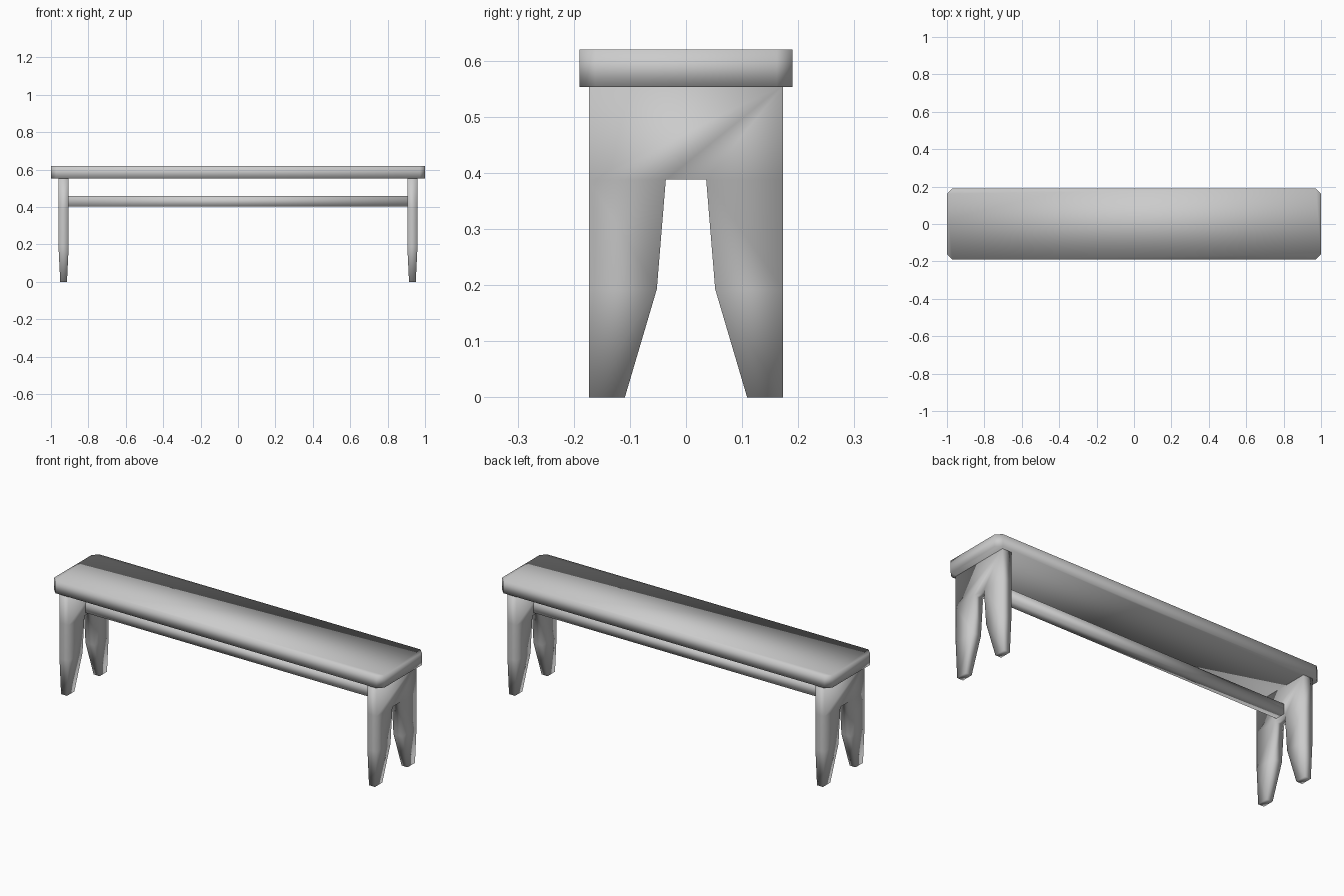
import bpy, bmesh

if "Cube" in bpy.data.objects:
    bpy.data.objects.remove(bpy.data.objects["Cube"])


def finish(bm, name):
    """Turn a bmesh into a fully smooth-shaded object."""
    bmesh.ops.recalc_face_normals(bm, faces=bm.faces[:])
    mesh = bpy.data.meshes.new(name)
    for f in bm.faces:
        f.smooth = True
    bm.to_mesh(mesh)
    bm.free()
    obj = bpy.data.objects.new(name, mesh)
    bpy.context.collection.objects.link(obj)
    return obj


def prism(points, offset):
    """Extrude a closed outline of 3D points by an offset vector."""
    bm = bmesh.new()
    face = bm.faces.new([bm.verts.new(p) for p in points])
    ext = bmesh.ops.extrude_face_region(bm, geom=[face], use_keep_orig=True)
    moved = [g for g in ext["geom"] if isinstance(g, bmesh.types.BMVert)]
    bmesh.ops.translate(bm, verts=moved, vec=offset)
    return bm


# Seat: long plank with clipped corners
X, Y, C = 1.0, 0.19, 0.028
outline = [(-X, -Y + C), (-X + C, -Y), (X - C, -Y), (X, -Y + C),
           (X, Y - C), (X - C, Y), (-X + C, Y), (-X, Y - C)]
finish(prism([(x, y, 0.553) for x, y in outline], (0, 0, 0.067)), "seat")

# End panels: forked board whose feet thin out below the knee, mirrored in x
LEG_X, HALF, FOOT_HALF, KNEE = 0.9325, 0.0275, 0.018, 0.193
half_profile = [(0.036, 0.388), (0.052, KNEE), (0.109, 0), (0.173, 0),
                (0.173, KNEE), (0.173, 0.556)]
profile = half_profile + [(-y, z) for y, z in reversed(half_profile)]
bm = prism([(LEG_X - HALF, y, z) for y, z in profile], (2 * HALF, 0, 0))
for height in (KNEE, 0.388):
    bmesh.ops.bisect_plane(bm, geom=bm.verts[:] + bm.edges[:] + bm.faces[:],
                           dist=1e-5, plane_co=(0, 0, height), plane_no=(0, 0, 1))
for v in bm.verts:
    if v.co.z < 0.001:
        v.co.x = LEG_X + (FOOT_HALF if v.co.x > LEG_X else -FOOT_HALF)
legs = finish(bm, "end_legs")
mirror = legs.modifiers.new("other_end", 'MIRROR')
mirror.use_axis[0] = True

# Stretcher: square rail joining the two end panels
R = 0.028
rail = [(-0.912, y, z) for y, z in ((-R, 0.402), (R, 0.402), (R, 0.458), (-R, 0.458))]
finish(prism(rail, (1.824, 0, 0)), "stretcher")
